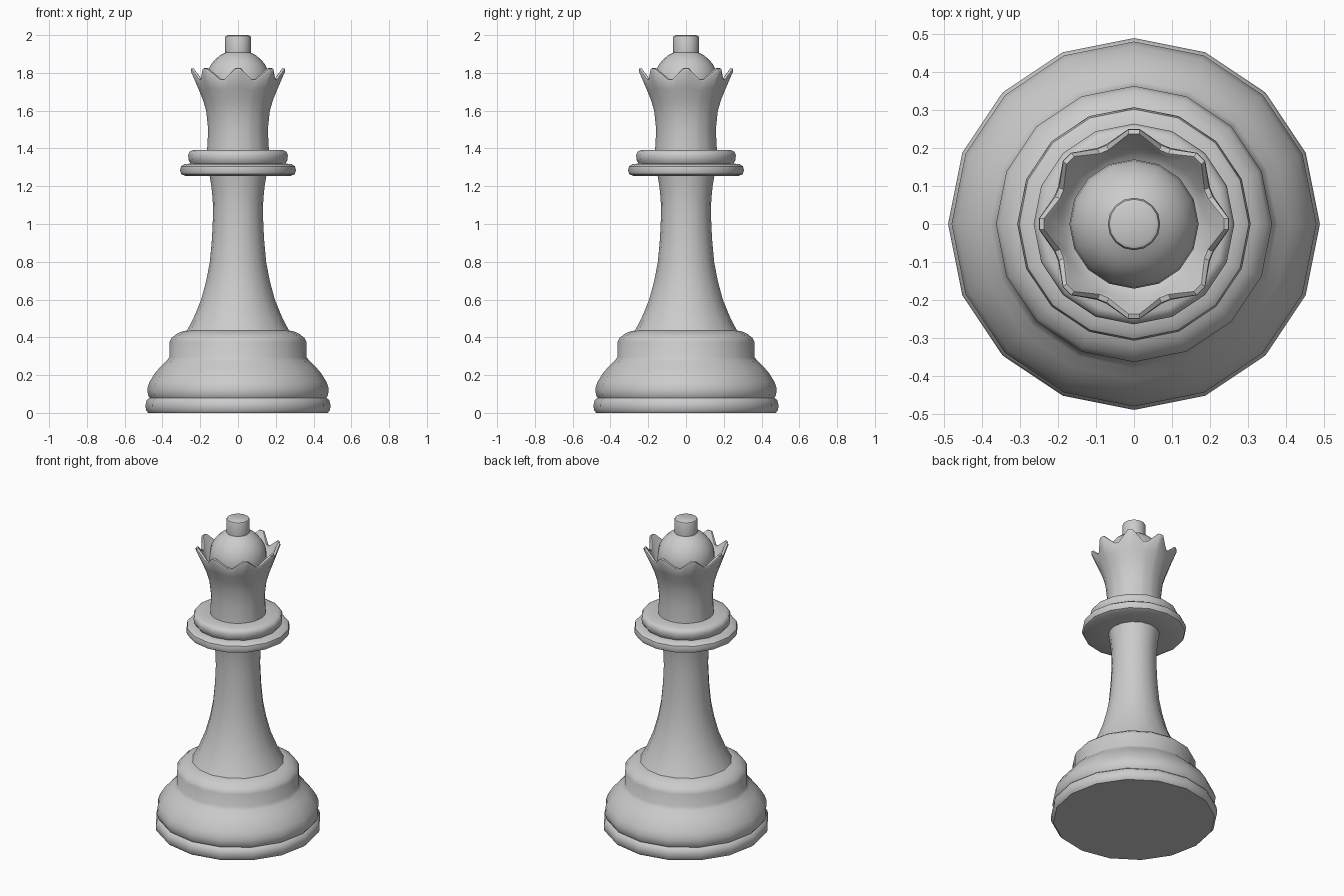
import bpy, bmesh
from math import sin, cos, pi, radians, sqrt

if "Cube" in bpy.data.objects:
    bpy.data.objects.remove(bpy.data.objects["Cube"])

SIDES = [2 * pi * i / 16 for i in range(16)]


def lathe(name, profile, angles=SIDES, cap_bottom=False, cap_top=False):
    """Revolve a profile; each row is (r, z) or a function angle index -> (r, z)."""
    bm = bmesh.new()
    rings = []
    for row in profile:
        ring = []
        for i, a in enumerate(angles):
            r, z = row(i) if callable(row) else row
            ring.append(bm.verts.new((r * cos(a), r * sin(a), z)))
        rings.append(ring)
    n = len(angles)
    for lo, hi in zip(rings, rings[1:]):
        for i in range(n):
            j = (i + 1) % n
            bm.faces.new((lo[i], lo[j], hi[j], hi[i]))
    if cap_bottom:
        bm.faces.new(rings[0][::-1])
    if cap_top:
        bm.faces.new(rings[-1])
    mesh = bpy.data.meshes.new(name)
    bm.to_mesh(mesh)
    bm.free()
    ob = bpy.data.objects.new(name, mesh)
    bpy.context.collection.objects.link(ob)
    bpy.ops.object.select_all(action='DESELECT')
    ob.select_set(True)
    bpy.context.view_layer.objects.active = ob
    bpy.ops.object.shade_smooth_by_angle(angle=radians(40))
    return ob


# Stepped base: foot ring, rounded body, upper step
lathe("base", [
    (.475, 0), (.488, .015), (.489, .045), (.483, .068), (.468, .08),
    (.477, .095), (.48, .13), (.468, .165), (.44, .21), (.41, .245),
    (.378, .275), (.363, .295), (.363, .375), (.352, .397), (.325, .418),
    (.295, .432), (.27, .436)], cap_bottom=True)

# Slender flared shaft
lathe("shaft", [
    (.27, .436), (.236, .5), (.195, .6), (.168, .7), (.149, .8), (.138, .92),
    (.132, 1.05), (.134, 1.13), (.141, 1.2), (.15, 1.255)])

# Double collar
lathe("collar", [
    (.15, 1.255), (.28, 1.255), (.3, 1.264), (.307, 1.283), (.302, 1.305),
    (.285, 1.317), (.25, 1.32), (.262, 1.338), (.264, 1.365), (.257, 1.382),
    (.24, 1.391), (.164, 1.391)])

# Flared crown with eight teeth: tip, tip, valley, valley columns repeat
crown_angles = []
for k in range(8):
    crown_angles += [radians(45 * k + d) for d in (-3.5, 3.5, 19, 26)]


def toothed(tip, valley):
    return lambda i: tip if i % 4 < 2 else valley


lathe("crown", [
    (.164, 1.391), (.158, 1.5), (.169, 1.6), (.187, 1.66),
    toothed((.212, 1.72), (.206, 1.71)),
    toothed((.25, 1.808), (.222, 1.757)),
    toothed((.249, 1.822), (.219, 1.766)),
    toothed((.237, 1.826), (.206, 1.768)),
    toothed((.227, 1.812), (.198, 1.76)),
    toothed((.19, 1.74), (.185, 1.735)),
    (.168, 1.725)], crown_angles)

# Ball nested in the crown
R, C = .17, 1.752
ball = [(sqrt(R * R - (z - C) ** 2), z)
        for z in (1.725, 1.752, 1.785, 1.815, 1.845, 1.87, 1.893, 1.908)]
lathe("ball", ball + [(.068, 1.917)])

# Finial
lathe("finial", [(.068, 1.917), (.069, 1.985), (.065, 1.995), (.055, 2.0)],
      cap_top=True)
